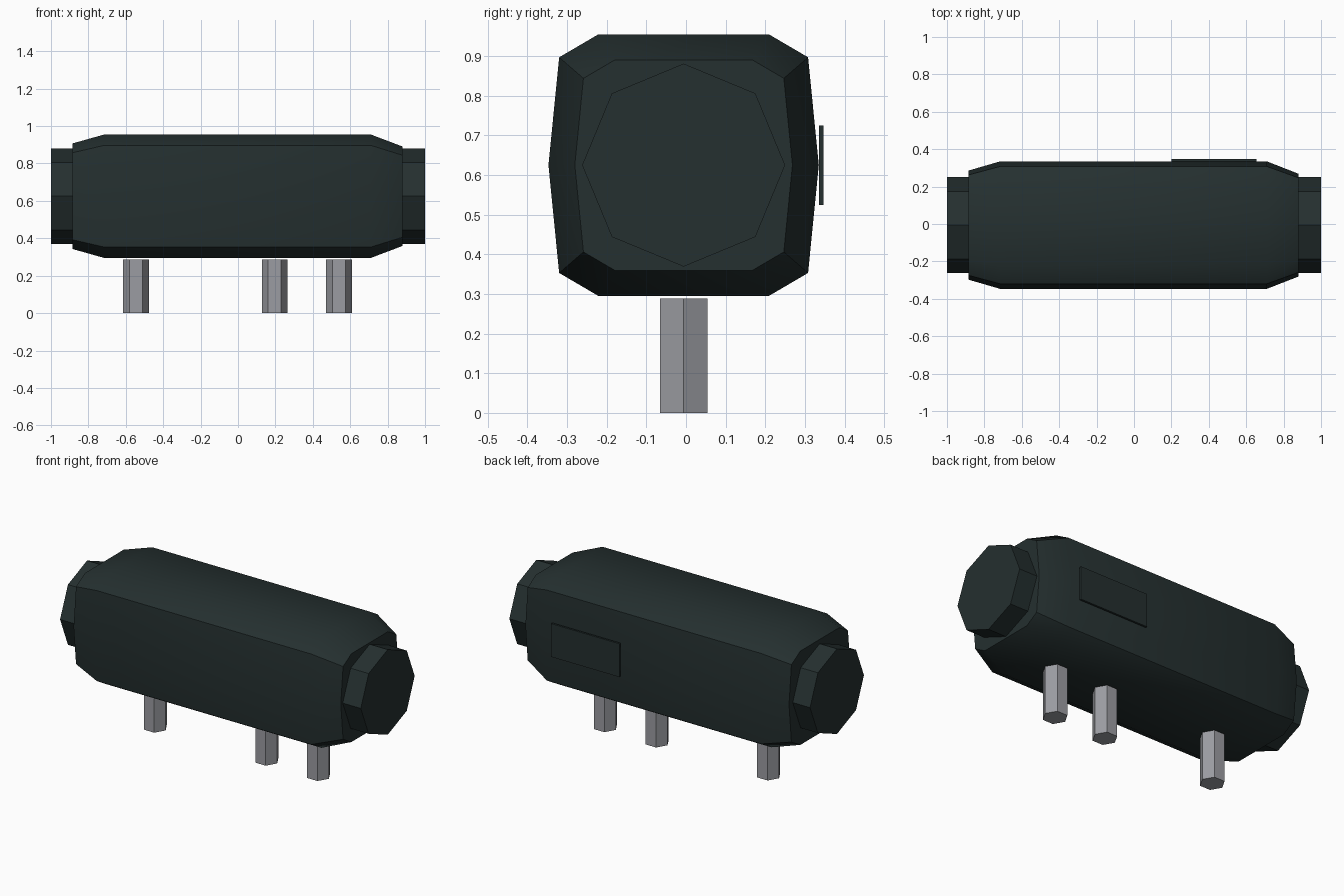
import bpy
import bmesh
import math
from mathutils import Matrix

cube = bpy.data.objects.get("Cube")
if cube:
    bpy.data.objects.remove(cube, do_unlink=True)

CY, CZ = -0.006, 0.625  # axis of the long body


def material(name, rgb):
    m = bpy.data.materials.new(name)
    m.use_nodes = True
    m.diffuse_color = (*rgb, 1)
    bsdf = m.node_tree.nodes["Principled BSDF"]
    bsdf.inputs["Base Color"].default_value = (*rgb, 1)
    bsdf.inputs["Roughness"].default_value = 0.7
    return m


dark = material("dark green grey", (0.018, 0.029, 0.029))
steel = material("steel grey", (0.33, 0.335, 0.36))


def finish(name, bm, mat):
    bmesh.ops.recalc_face_normals(bm, faces=bm.faces)
    me = bpy.data.meshes.new(name)
    bm.to_mesh(me)
    bm.free()
    me.materials.append(mat)
    ob = bpy.data.objects.new(name, me)
    bpy.context.collection.objects.link(ob)
    return ob


def prism(name, sides, radius, depth, centre, rotation, mat):
    bm = bmesh.new()
    bmesh.ops.create_cone(bm, cap_ends=True, segments=sides, radius1=radius,
                          radius2=radius, depth=depth,
                          matrix=Matrix.Translation(centre) @ rotation)
    return finish(name, bm, mat)


# Body: a rounded-square section lofted along x, tapering at both ends
quarter = [(0.215, 0.33), (0.314, 0.272), (0.341, 0)]
half = quarter + [(y, -z) for y, z in quarter[1::-1]]
section = half + [(-y, z) for y, z in reversed(half)]
stations = [(-0.885, 0.855), (-0.715, 1), (0.71, 1), (0.88, 0.805)]

bm = bmesh.new()
rings = [[bm.verts.new((x, CY + y * s, CZ + z * s)) for y, z in section]
         for x, s in stations]
n = len(section)
for a, b in zip(rings, rings[1:]):
    for i in range(n):
        j = (i + 1) % n
        bm.faces.new((a[i], a[j], b[j], b[i]))
bm.faces.new(rings[0])
bm.faces.new(rings[-1])
body = finish("body", bm, dark)
bpy.ops.object.select_all(action="DESELECT")
body.select_set(True)
bpy.context.view_layer.objects.active = body
bpy.ops.object.shade_smooth_by_angle(angle=math.radians(40))

# Octagonal end caps
for side, name in ((1, "left_end_cap"), (-1, "right_end_cap")):
    prism(name, 8, 0.256, 0.16, (side * 0.92, CY, CZ),
          Matrix.Rotation(math.pi / 2, 4, "Y"), dark)

# Hexagonal pins underneath, with corners pointing along x
for name, x in (("right_pin", -0.546), ("middle_pin", 0.196), ("left_pin", 0.54)):
    prism(name, 6, 0.069, 0.288, (x, CY, 0.144),
          Matrix.Rotation(math.pi / 2, 4, "Z"), steel)

# Thin plate on the back
bm = bmesh.new()
bmesh.ops.create_cube(bm, size=1, matrix=Matrix.Translation((0.428, 0.341, 0.625))
                      @ Matrix.Diagonal((0.456, 0.012, 0.2, 1)))
finish("back_plate", bm, dark)
